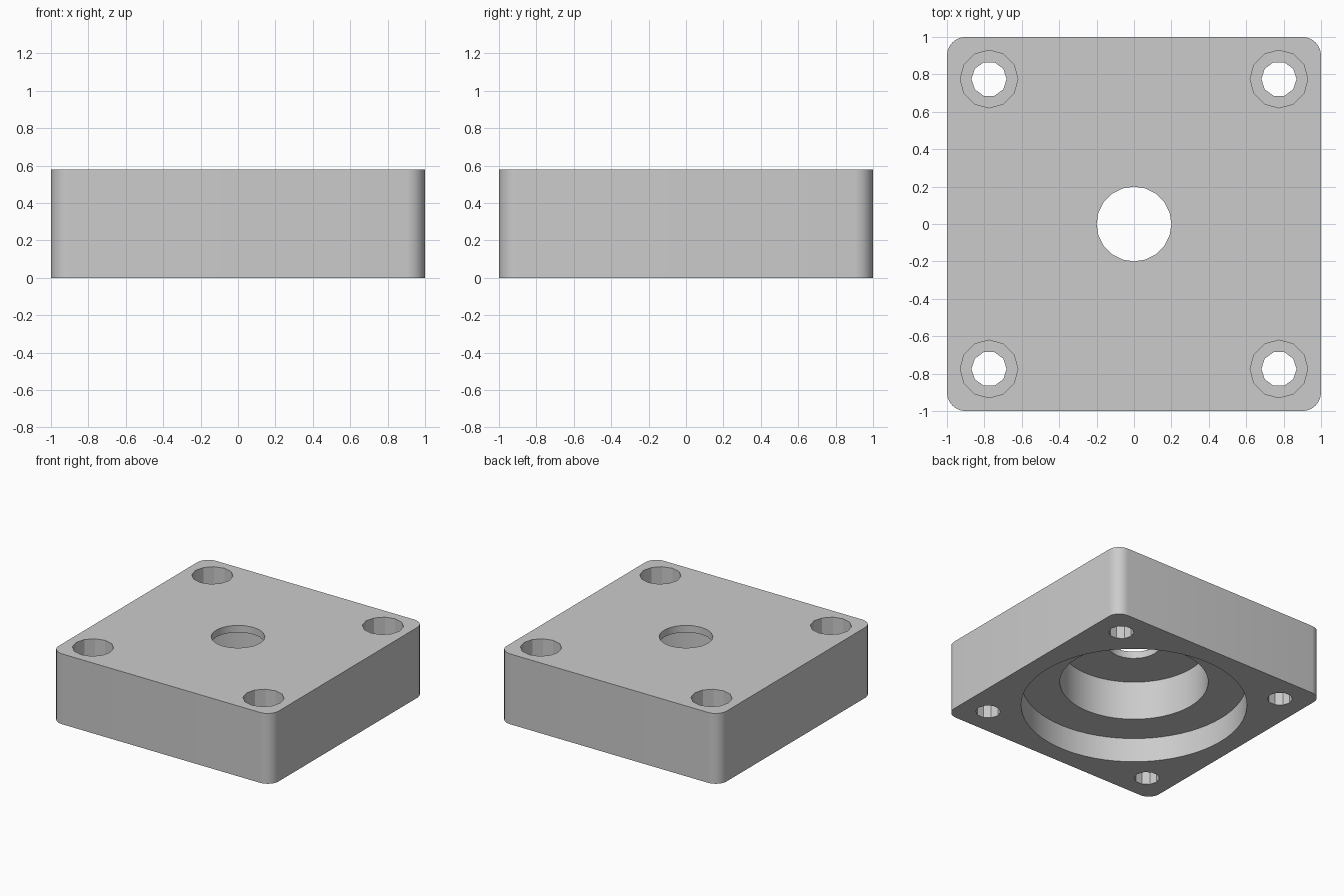
import bpy, bmesh, math

if "Cube" in bpy.data.objects:
    bpy.data.objects.remove(bpy.data.objects["Cube"])

H = 0.578          # block height
HOLE = 0.775       # screw hole offset from centre

grey = bpy.data.materials.new("plain grey")
grey.diffuse_color = (0.6, 0.6, 0.6, 1)
grey.use_nodes = True
grey.node_tree.nodes["Principled BSDF"].inputs["Base Color"].default_value = grey.diffuse_color


def prism(name, outline, z0, z1):
    """Extrude a closed outline between two heights."""
    bm = bmesh.new()
    face = bm.faces.new([bm.verts.new((x, y, z0)) for x, y in outline])
    top = bmesh.ops.extrude_face_region(bm, geom=[face])["geom"]
    bmesh.ops.translate(bm, vec=(0, 0, z1 - z0),
                        verts=[v for v in top if isinstance(v, bmesh.types.BMVert)])
    bmesh.ops.recalc_face_normals(bm, faces=bm.faces)
    mesh = bpy.data.meshes.new(name)
    bm.to_mesh(mesh)
    bm.free()
    mesh.materials.append(grey)
    ob = bpy.data.objects.new(name, mesh)
    bpy.context.collection.objects.link(ob)
    return ob


def arc(cx, cy, r, start, sweep, count):
    return [(cx + r * math.cos(start + sweep * i / count),
             cy + r * math.sin(start + sweep * i / count)) for i in range(count)]


def circle(cx, cy, r, sides):
    return arc(cx, cy, r, 0, 2 * math.pi, sides)


# Square block with rounded vertical corners
R, SEG = 0.1, 8
outline = []
for k, (sx, sy) in enumerate([(1, 1), (-1, 1), (-1, -1), (1, -1)]):
    outline += arc(sx * (1 - R), sy * (1 - R), R, k * math.pi / 2,
                   math.pi / 2 * (SEG + 1) / SEG, SEG + 1)
block = prism("mounting_block", outline, 0, H)

# Stepped bore from below, opening through the top
cutters = [
    prism("wide_bore_cutter", circle(0, 0, 0.845, 72), -0.1, 0.2),
    prism("inner_bore_cutter", circle(0, 0, 0.555, 72), -0.2, 0.52),
    prism("shaft_hole_cutter", circle(0, 0, 0.2, 20), -0.3, H + 0.1),
]

# Four counterbored screw holes
for sx in (-1, 1):
    for sy in (-1, 1):
        x, y = sx * HOLE, sy * HOLE
        cutters.append(prism("screw_hole_cutter", circle(x, y, 0.094, 10), -0.1, H + 0.2))
        cutters.append(prism("screw_head_cutter", circle(x, y, 0.154, 12), 0.2, H + 0.1))

bpy.context.view_layer.objects.active = block
block.select_set(True)
for c in cutters:
    mod = block.modifiers.new("cut", 'BOOLEAN')
    mod.operation = 'DIFFERENCE'
    mod.solver = 'EXACT'
    mod.object = c
    bpy.ops.object.modifier_apply(modifier=mod.name)
for c in cutters:
    bpy.data.objects.remove(c, do_unlink=True)

# Smooth fillets and bores, faceted screw holes
bpy.ops.object.shade_smooth_by_angle(angle=math.radians(25))
